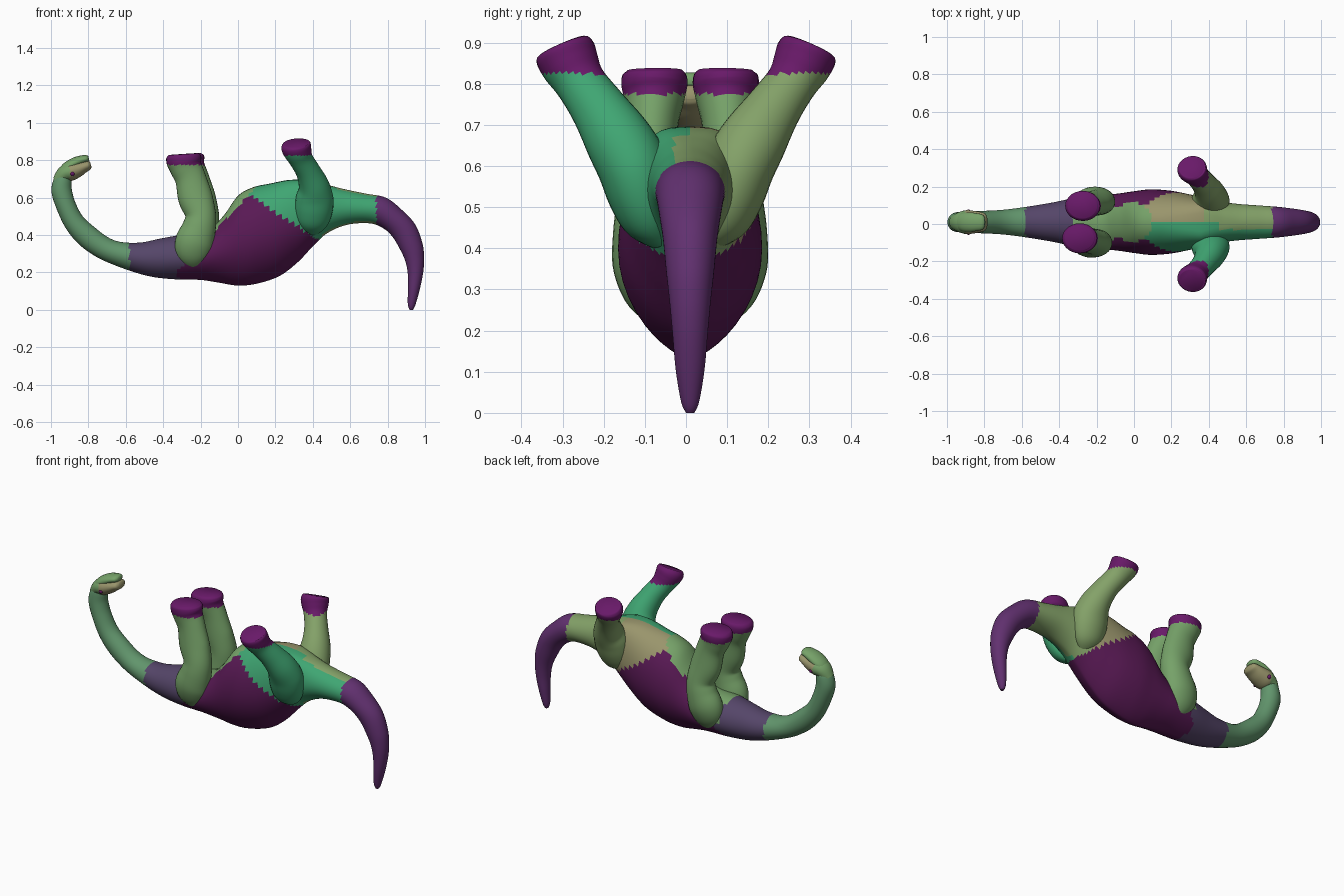
import bpy, bmesh
from math import sin, cos, pi
from mathutils import Vector

if "Cube" in bpy.data.objects:
    bpy.data.objects.remove(bpy.data.objects["Cube"])

COLORS = {
    "light_green": (0.18, 0.36, 0.14), "neck_green": (0.12, 0.30, 0.15), "teal": (0.05, 0.38, 0.17),
    "olive": (0.23, 0.36, 0.14), "plum": (0.10, 0.01, 0.09), "tail_purple": (0.12, 0.03, 0.16),
    "slate": (0.09, 0.06, 0.14), "magenta": (0.14, 0.01, 0.14), "tan": (0.32, 0.30, 0.15),
}
MATS = {}
for key, c in COLORS.items():
    MATS[key] = bpy.data.materials.new(key)
    MATS[key].diffuse_color = (*c, 1)


def smooth_rows(rows, steps):
    """Catmull-Rom interpolation of rows of numbers."""
    out = []
    n = len(rows)
    for i in range(n - 1):
        p0, p1, p2, p3 = rows[max(i - 1, 0)], rows[i], rows[i + 1], rows[min(i + 2, n - 1)]
        for s in range(steps):
            t = s / steps
            out.append([0.5 * (2 * b + (c - a) * t + (2 * a - 5 * b + 4 * c - d) * t * t
                               + (3 * b - a - 3 * c + d) * t ** 3)
                        for a, b, c, d in zip(p0, p1, p2, p3)])
    return out + [list(rows[-1])]


def loft(name, rings, paint):
    """Skin a list of rings, cap both ends, colour faces by position."""
    bm = bmesh.new()
    vr = [[bm.verts.new(p) for p in ring] for ring in rings]
    n = len(vr[0])
    for a, b in zip(vr, vr[1:]):
        for i in range(n):
            bm.faces.new((a[i], a[(i + 1) % n], b[(i + 1) % n], b[i]))
    bm.faces.new(vr[0])
    bm.faces.new(vr[-1])
    bmesh.ops.recalc_face_normals(bm, faces=bm.faces)
    mesh = bpy.data.meshes.new(name)
    used = []
    for f in bm.faces:
        key = paint(f.calc_center_median())
        if key not in used:
            used.append(key)
            mesh.materials.append(MATS[key])
        f.material_index = used.index(key)
    bm.to_mesh(mesh)
    bm.free()
    ob = bpy.data.objects.new(name, mesh)
    bpy.context.collection.objects.link(ob)
    bpy.ops.object.select_all(action='DESELECT')
    ob.select_set(True)
    bpy.context.view_layer.objects.active = ob
    bpy.ops.object.shade_smooth_by_angle(angle=0.9)
    return ob


def tube(name, pts, axis, paint, steps=5, sides=28):
    """Elliptical tube; each row is x, y, z, radius along axis, other radius."""
    rows = smooth_rows(pts, steps)
    cen = [Vector(r[:3]) for r in rows]
    rings = []
    for i, r in enumerate(rows):
        t = (cen[min(i + 1, len(cen) - 1)] - cen[max(i - 1, 0)]).normalized()
        u = (axis - t * axis.dot(t)).normalized()
        v = t.cross(u)
        rings.append([cen[i] + u * r[3] * cos(a) + v * r[4] * sin(a)
                      for a in (2 * pi * k / sides for k in range(sides))])
    return loft(name, rings, paint)


# Body, tail and neck: back point (x, z), belly point (x, z), half width
body = [
    (.917, .0, .935, .0, .010), (.908, .03, .948, .025, .022), (.908, .10, .972, .11, .035),
    (.908, .19, .99, .20, .043), (.895, .26, .995, .28, .050), (.866, .324, .985, .36, .058),
    (.83, .385, .945, .46, .066), (.786, .43, .87, .54, .075), (.72, .46, .79, .60, .083),
    (.63, .462, .68, .622, .09), (.55, .445, .57, .645, .097), (.47, .405, .48, .668, .108),
    (.40, .34, .39, .69, .128), (.32, .255, .28, .695, .148), (.22, .18, .17, .675, .168),
    (.10, .14, .08, .655, .175), (0, .13, 0, .61, .165), (-.10, .145, -.08, .50, .152),
    (-.20, .160, -.17, .42, .143), (-.33, .163, -.31, .40, .128), (-.45, .175, -.42, .38, .105),
    (-.55, .20, -.52, .36, .088), (-.67, .243, -.62, .362, .072), (-.76, .285, -.69, .385, .064),
    (-.85, .35, -.765, .44, .060), (-.92, .435, -.83, .50, .057), (-.97, .54, -.87, .575, .055),
    (-.997, .63, -.888, .64, .053), (-.985, .70, -.89, .685, .050), (-.955, .74, -.895, .70, .045),
]
SHIFT = .01


def body_paint(p):
    if p.x > .74:
        return "tail_purple"
    if p.x < -.58:
        return "neck_green"
    if p.x < -.32:
        return "slate"
    if p.x < -.19 + (p.z - .35) * .93:
        return "light_green" if p.z > .29 else "slate"
    if p.x < .05 + 1.54 * (.62 - p.z) and p.z < .63:
        return "plum"
    if p.x < .38 and p.y > .02:
        return "tan"
    return "teal" if p.y < (.02 if p.x < .45 else -.03) else "olive"


rings = []
for bx, bz, vx, vz, w in smooth_rows(body, 7):
    mid, half = Vector(((bx + vx) / 2, SHIFT, (bz + vz) / 2)), Vector(((vx - bx) / 2, 0, (vz - bz) / 2))
    trunk = min(1, max(0, (w - .07) / .08))
    hip = max(0, 1 - abs(vx - .36) / .22)
    ring = []
    for k in range(44):
        c, s = cos(2 * pi * k / 44), sin(2 * pi * k / 44)
        power = 1 + .45 * trunk if s < 0 else 1 - .5 * hip  # ridged back, flat belly between the hips
        ring.append(mid + half * s + Vector((0, w * abs(c) ** power * (1 if c > 0 else -1), 0)))
    rings.append(ring)
loft("body", rings, body_paint)

# Legs, pointing upward, one pair at a time
front_leg = [
    (-.22, .07, .24, .05, .04), (-.23, .10, .295, .09, .063), (-.225, .11, .36, .103, .078),
    (-.20, .112, .44, .09, .075), (-.192, .108, .51, .082, .070), (-.22, .10, .60, .092, .066),
    (-.245, .093, .70, .083, .064), (-.27, .088, .76, .086, .073), (-.28, .087, .795, .094, .080),
    (-.283, .086, .82, .092, .078), (-.284, .086, .833, .078, .066),
]
hind_leg = [
    (.38, .06, .42, .05, .03), (.395, .09, .47, .085, .065), (.405, .11, .53, .10, .080),
    (.41, .13, .60, .100, .086), (.405, .165, .665, .082, .082), (.375, .213, .74, .066, .068),
    (.340, .255, .80, .064, .062), (.322, .278, .84, .074, .070), (.312, .291, .868, .080, .074),
    (.308, .298, .885, .076, .070), (.307, .301, .892, .064, .060),
]
for side, label in ((1, "left"), (-1, "right")):
    flip = lambda rows, dy, dx: [(x + dx, side * y + dy, z, a, b) for x, y, z, a, b in rows]
    tube("front_leg_" + label, flip(front_leg, SHIFT, .008 * side), Vector((1, 0, 0)),
         lambda p: "magenta" if p.z > .775 else "light_green")
    tube("hind_leg_" + label, flip(hind_leg, 0, 0), Vector((1, 0, 0)),
         lambda p: "magenta" if p.z > .825 else ("olive" if p.y > 0 else "teal"))

# Head, upside down: skull below, lower jaw above, mouth slightly open between them
Y = Vector((0, 1, 0))
tube("skull", [(-.965, SHIFT, .685, .035, .03), (-.93, SHIFT, .724, .055, .044), (-.895, SHIFT, .740, .064, .050),
               (-.855, SHIFT, .753, .060, .043), (-.82, SHIFT, .766, .054, .031),
               (-.797, SHIFT, .774, .046, .025), (-.787, SHIFT, .777, .028, .014)],
     Y, lambda p: "tan" if p.x > -.90 else "light_green")
tube("lower_jaw", [(-.945, SHIFT, .720, .035, .028), (-.915, SHIFT, .757, .050, .031), (-.875, SHIFT, .785, .052, .029),
                   (-.84, SHIFT, .800, .047, .025), (-.81, SHIFT, .808, .040, .020),
                   (-.798, SHIFT, .811, .024, .012)],
     Y, lambda p: "light_green")

# Eyes on the sides of the skull
for side, label in ((1, "left"), (-1, "right")):
    bpy.ops.mesh.primitive_uv_sphere_add(segments=12, ring_count=8, radius=.012,
                                         location=(-.885, SHIFT + side * .056, .728))
    eye = bpy.context.object
    eye.name = "eye_" + label
    eye.data.materials.append(MATS["magenta"])
    bpy.ops.object.shade_smooth()

for m in bpy.data.materials:
    if m.users and not m.is_grease_pencil:
        m.use_nodes = True
        m.node_tree.nodes["Principled BSDF"].inputs["Base Color"].default_value = m.diffuse_color
